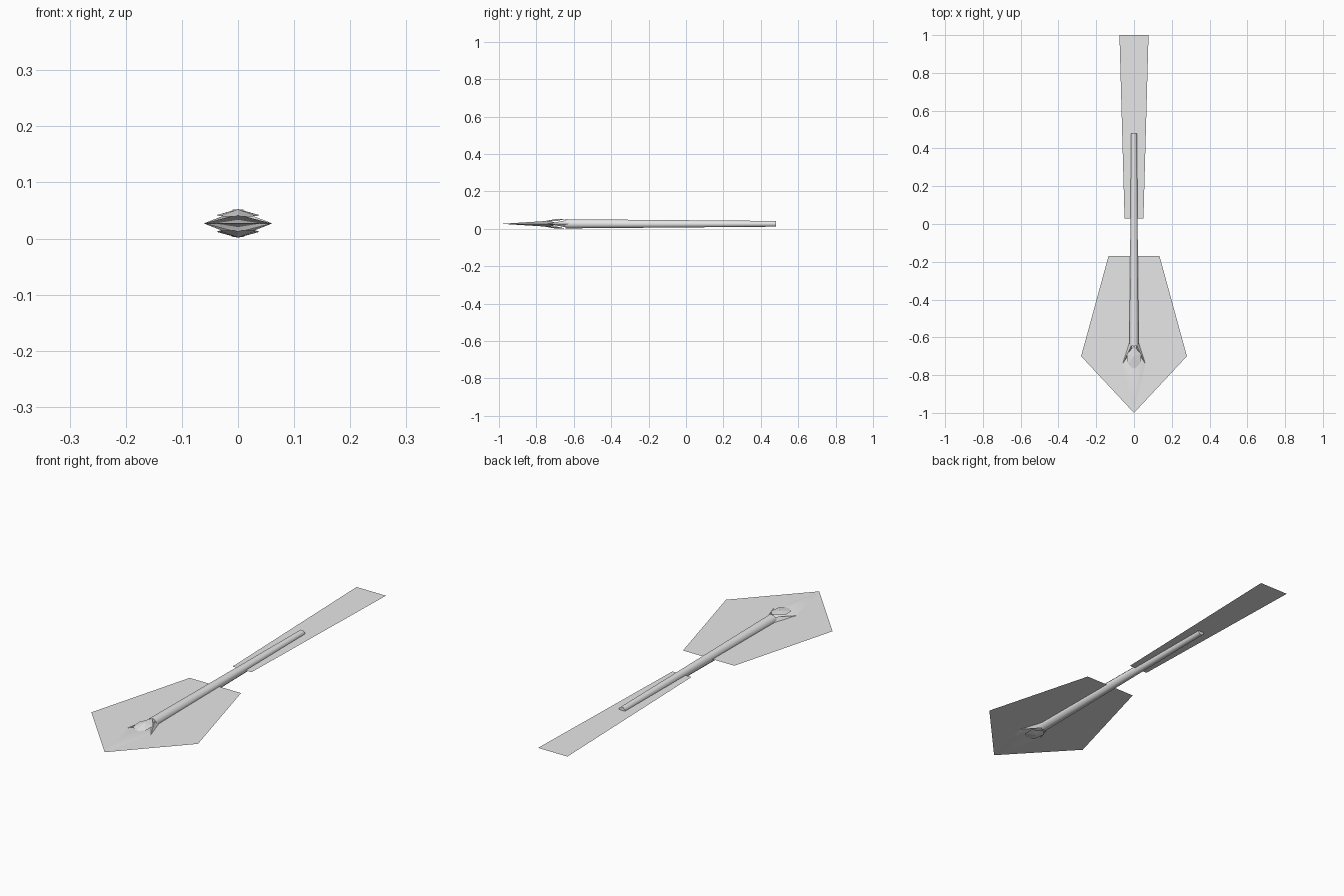
import bpy, bmesh, math
from mathutils import Matrix

cube = bpy.data.objects.get("Cube")
if cube:
    bpy.data.objects.remove(cube, do_unlink=True)

MID = 0.027  # height of the long axis

grey = bpy.data.materials.new("light grey")
grey.use_nodes = True
grey.diffuse_color = (0.8, 0.8, 0.8, 1)
grey.node_tree.nodes["Principled BSDF"].inputs["Base Color"].default_value = (0.8, 0.8, 0.8, 1)


def add_part(name, bm, smooth=None):
    mesh = bpy.data.meshes.new(name)
    bm.to_mesh(mesh)
    bm.free()
    mesh.materials.append(grey)
    obj = bpy.data.objects.new(name, mesh)
    obj.location.z = MID
    bpy.context.collection.objects.link(obj)
    if smooth:
        bpy.ops.object.select_all(action="DESELECT")
        obj.select_set(True)
        bpy.context.view_layer.objects.active = obj
        bpy.ops.object.shade_smooth_by_angle(angle=math.radians(smooth))
    return obj


def from_faces(points, faces, outward=True):
    bm = bmesh.new()
    verts = [bm.verts.new(p) for p in points]
    for face in faces:
        bm.faces.new([verts[i] for i in face])
    if outward:
        bmesh.ops.recalc_face_normals(bm, faces=bm.faces)
    return bm


def flat_sheet(name, half_outline):
    """Thin sheet from its right-hand outline, listed front to back."""
    outline = [(x, y, 0) for x, y in half_outline]
    outline += [(-x, y, 0) for x, y in reversed(half_outline) if x > 0]
    bm = from_faces(outline, [range(len(outline))], outward=False)
    add_part(name, bm)


# Flat sheets around the head and the tail
flat_sheet("front_sheet", [(0, -1), (0.28, -0.7), (0.135, -0.17)])
flat_sheet("tail_sheet", [(0.05, 0.03), (0.077, 1)])

# Tapered shaft
front, back = -0.645, 0.48
bm = bmesh.new()
bmesh.ops.create_cone(bm, cap_ends=True, segments=8, radius1=0.0265, radius2=0.0165,
                      depth=back - front,
                      matrix=Matrix.Translation((0, (front + back) / 2, 0))
                      @ Matrix.Rotation(-math.pi / 2, 4, "X")
                      @ Matrix.Rotation(math.pi / 8, 4, "Z"))
add_part("shaft", bm, 50)

# Blade with a swallow-tail back
points = [(0, -0.985, 0), (0.06, -0.74, 0), (0.02, -0.68, 0), (-0.02, -0.68, 0),
          (-0.06, -0.74, 0), (0, -0.73, 0.016), (0, -0.73, -0.016)]
ring = [0, 1, 2, 3, 4]
faces = [(ring[i], ring[(i + 1) % 5], apex) for i in range(5) for apex in (5, 6)]
add_part("blade", from_faces(points, faces), 50)

# Barbs flaring from the shaft to the back corners of the blade
for side, s in (("left", 1), ("right", -1)):
    points = [(s * 0.025, -0.63, 0), (s * 0.015, -0.645, 0.018), (s * 0.01, -0.665, 0),
              (s * 0.015, -0.645, -0.018), (s * 0.061, -0.742, 0)]
    faces = [(0, 1, 4), (1, 2, 4), (2, 3, 4), (3, 0, 4), (0, 1, 2, 3)]
    add_part(side + "_barb", from_faces(points, faces))

# Folded petals over and under the root of the blade
for name, s in (("upper_petal", 1), ("lower_petal", -1)):
    points = [(0, -0.645, s * 0.0255), (0, -0.77, s * 0.012), (0, -0.7, s * 0.025)]
    for x in (1, -1):
        points += [(x * 0.038, -0.69, s * 0.015), (x * 0.033, -0.74, s * 0.013)]
    faces = [(0, 3, 2), (3, 4, 2), (4, 1, 2), (0, 2, 5), (5, 2, 6), (6, 2, 1),
             (0, 3, 4, 1, 6, 5)]
    add_part(name, from_faces(points, faces))
